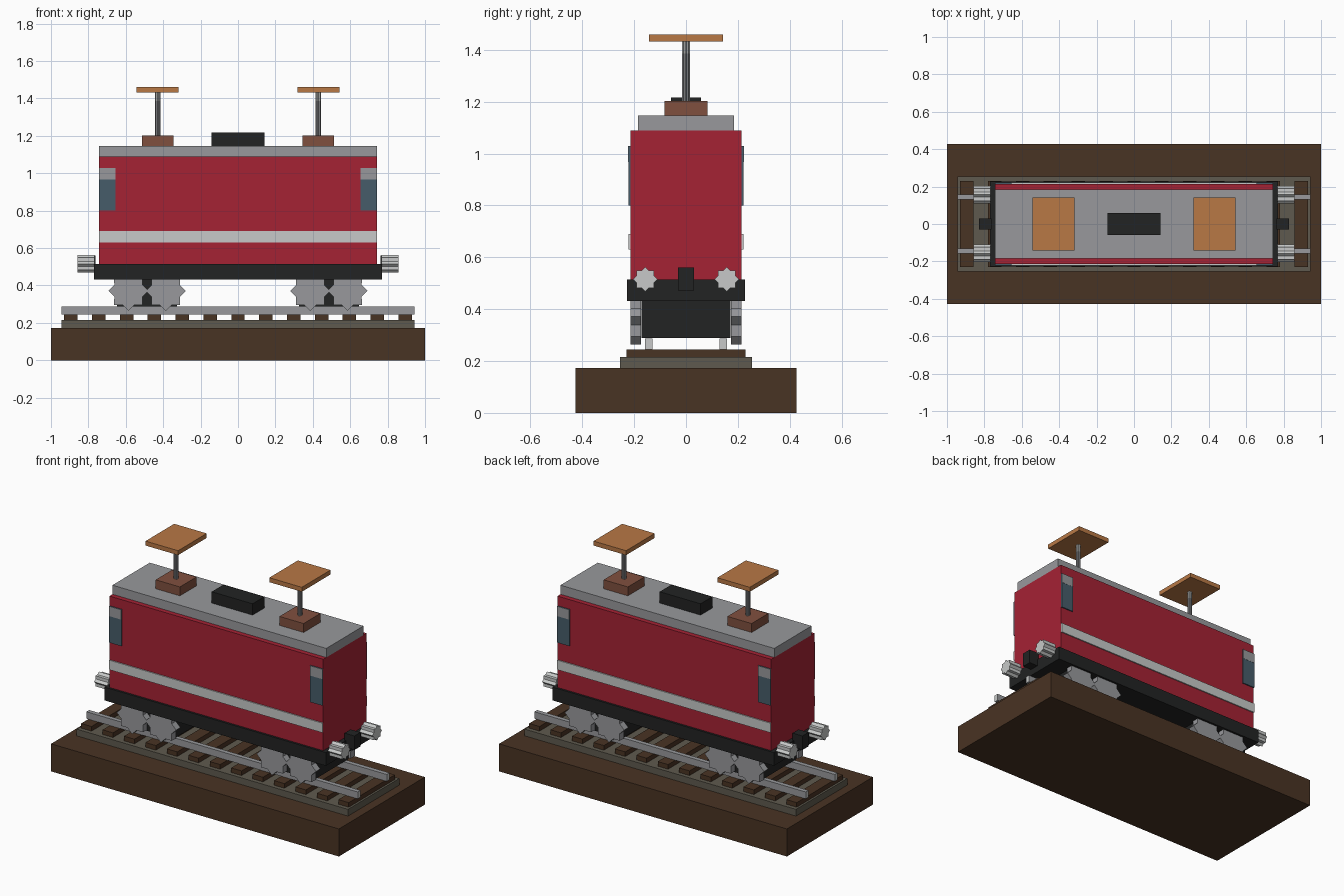
import bpy, bmesh
from math import sin, cos, pi
from mathutils import Matrix, Vector

old = bpy.data.objects.get("Cube")
if old:
    bpy.data.objects.remove(old, do_unlink=True)


def material(name, hexcode):
    """Flat material from an sRGB hex code."""
    rgb = [int(hexcode[i:i + 2], 16) / 255 for i in (0, 2, 4)]
    lin = [c / 12.92 if c < 0.04045 else ((c + 0.055) / 1.055) ** 2.4 for c in rgb]
    mat = bpy.data.materials.new(name)
    mat.diffuse_color = (*lin, 1)
    mat.use_nodes = True
    mat.node_tree.nodes["Principled BSDF"].inputs["Base Color"].default_value = (*lin, 1)
    return mat


red = material("body red", "a52234")
black = material("chassis black", "222323")
grey = material("steel grey", "98999c")
light = material("light grey", "c7c9c8")
earth = material("earth brown", "493323")
gravel = material("gravel", "5f5a4e")
copper = material("copper", "b87845")
rust = material("rust brown", "80503f")
glass = material("window blue", "465c6a")


def finish(name, bm, *mats):
    bmesh.ops.recalc_face_normals(bm, faces=bm.faces[:])
    mesh = bpy.data.meshes.new(name)
    bm.to_mesh(mesh)
    bm.free()
    for mat in mats:
        mesh.materials.append(mat)
    obj = bpy.data.objects.new(name, mesh)
    bpy.context.collection.objects.link(obj)
    return obj


def box(name, mat, x, y, z):
    """Box between (low, high) pairs; a single number means +/- that value."""
    spans = [s if isinstance(s, tuple) else (-s, s) for s in (x, y, z)]
    bm = bmesh.new()
    bmesh.ops.create_cube(bm, size=1)
    for v in bm.verts:
        v.co = [lo + (c + 0.5) * (hi - lo) for c, (lo, hi) in zip(v.co, spans)]
    return finish(name, bm, mat)


def around(centre, half):
    return (centre - half, centre + half)


def star_prism(name, mat, centre, radius, length, axis):
    """Eight-pointed prism along the given axis."""
    bm = bmesh.new()
    ring = []
    for i in range(16):
        r = radius if i % 2 == 0 else radius * 0.765
        a = i * pi / 8
        ring.append(bm.verts.new((r * cos(a), r * sin(a), -length / 2)))
    face = bm.faces.new(ring)
    top = bmesh.ops.extrude_face_region(bm, geom=[face])["geom"]
    moved = [v for v in top if isinstance(v, bmesh.types.BMVert)]
    bmesh.ops.translate(bm, verts=moved, vec=(0, 0, length))
    turn = Vector((0, 0, 1)).rotation_difference(Vector(axis)).to_matrix().to_4x4()
    bmesh.ops.transform(bm, matrix=Matrix.Translation(centre) @ turn, verts=bm.verts)
    return finish(name, bm, mat)


# Ground, track bed, sleepers
box("ground", earth, 1, 0.427, (0, 0.173))
box("track_bed", gravel, 0.943, 0.255, (0.173, 0.215))
for i in range(13):
    box("sleeper", earth, around((i - 6) * 0.149, 0.036), 0.229, (0.215, 0.244))

# Chassis, body, roof
box("chassis", black, 0.77, 0.228, (0.432, 0.515))
box("body", red, 0.743, 0.215, (0.515, 1.089))
box("roof", grey, 0.743, 0.185, (1.089, 1.146))
box("roof_vent", black, 0.142, 0.058, (1.146, 1.217))

for side, label in ((-1, "right"), (1, "left")):
    # Rails with bright cut ends
    rail = box(label + "_rail", grey, 0.943, around(side * 0.144, 0.014), (0.244, 0.287))
    rail.data.materials.append(light)
    for p in rail.data.polygons:
        p.material_index = int(abs(p.normal.x) > 0.9)

    # Stripe, corner windows and their upper bands
    box(label + "_stripe", light, 0.742, around(side * 0.218, 0.004), (0.63, 0.69))
    for end in (-1, 1):
        corner = around(end * 0.699, 0.043)
        box(label + "_window", glass, corner, around(side * 0.218, 0.004), (0.8, 1.029))
        box(label + "_window_band", grey, corner, around(side * 0.222, 0.001), (0.967, 1.029))

        # Wheels and buffers
        for wheel_x in (0.386, 0.586):
            star_prism(label + "_wheel", grey, (end * wheel_x, side * 0.194, 0.371),
                       0.107, 0.042, (0, 1, 0))
        star_prism(label + "_buffer", light, (end * 0.812, side * 0.157, 0.515),
                   0.047, 0.09, (1, 0, 0))

for end, label in ((-1, "right"), (1, "left")):
    # Bogie and coupler
    box(label + "_bogie", black, around(end * 0.486, 0.16), 0.172, (0.288, 0.432))
    box(label + "_coupler", black, around(end * 0.796, 0.034), 0.03, (0.472, 0.56))

    # Current collector: base, pole, plate
    x = end * 0.43
    box(label + "_collector_base", rust, around(x, 0.084), 0.083, (1.146, 1.202))
    star_prism(label + "_collector_pole", grey, (x, 0, 1.294), 0.0145, 0.184, (0, 0, 1))
    star_prism(label + "_collector_pole_top", light, (x, 0, 1.409), 0.0145, 0.046, (0, 0, 1))
    box(label + "_collector_plate", copper, around(x, 0.113), 0.142, (1.432, 1.46))
